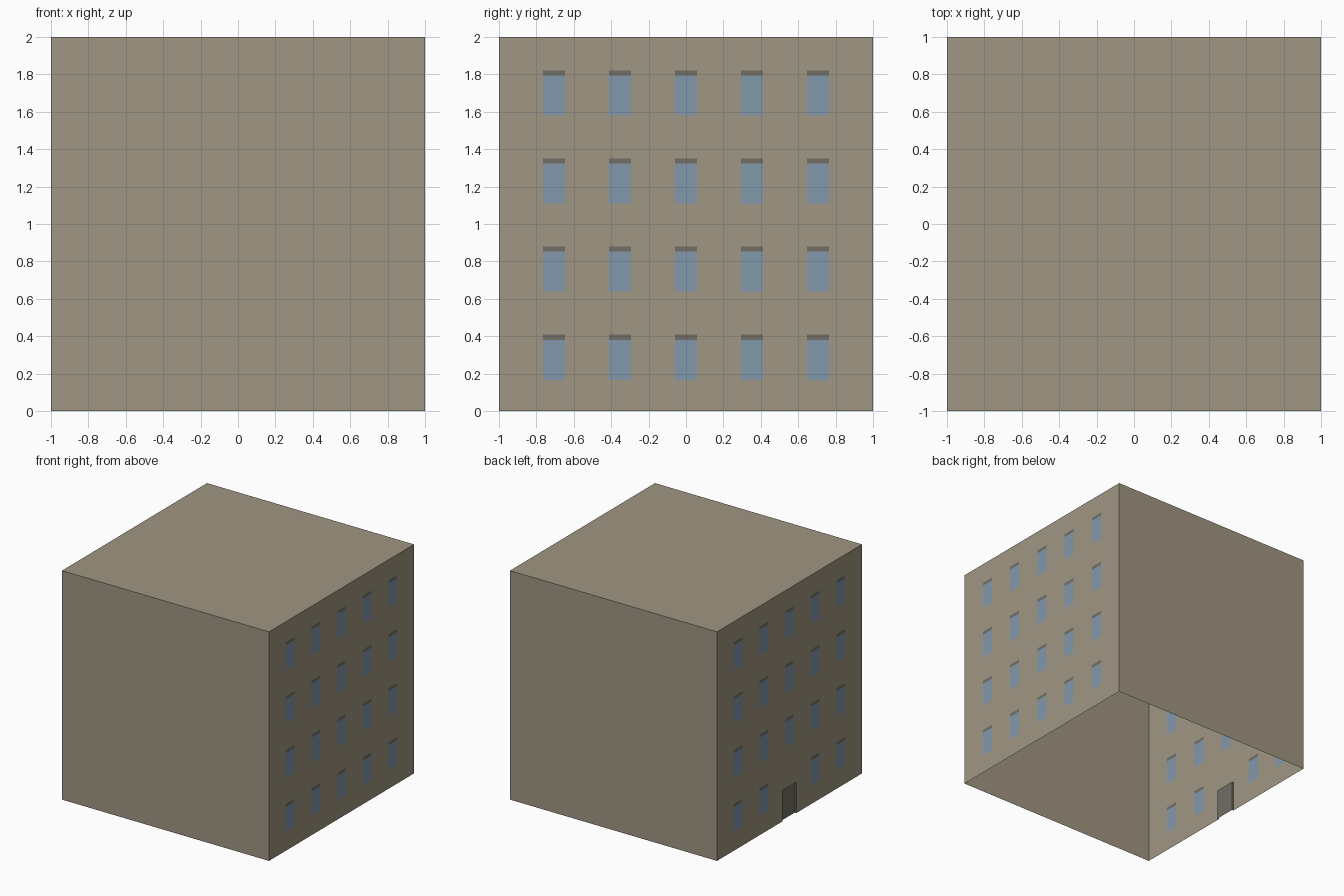
import bpy, bmesh

cube = bpy.data.objects.get("Cube")
if cube:
    bpy.data.objects.remove(cube, do_unlink=True)


def material(name, rgb):
    linear = [((c / 255 + 0.055) / 1.055) ** 2.4 for c in rgb]
    m = bpy.data.materials.new(name)
    m.use_nodes = True
    m.diffuse_color = (*linear, 1)
    m.node_tree.nodes["Principled BSDF"].inputs["Base Color"].default_value = (*linear, 1)
    return m


STONE = material("tan stone", (160, 150, 130))
GLASS = material("blue glass", (130, 151, 172))
GREY = material("dark grey", (113, 111, 102))

COLUMNS = [i * 0.353 for i in range(-2, 3)]
SILLS = [0.167 + i * 0.471 for i in range(4)]
HALF, GLASS_H, WINDOW_H = 0.058, 0.214, 0.241
DOOR_HALF, DOOR_H, DOOR_DEPTH = 0.095, 0.27, 0.015


def finish(bm, name, mats):
    bmesh.ops.remove_doubles(bm, verts=bm.verts, dist=0.0001)
    mesh = bpy.data.meshes.new(name)
    bm.to_mesh(mesh)
    bm.free()
    for m in mats:
        mesh.materials.append(m)
    obj = bpy.data.objects.new(name, mesh)
    bpy.context.collection.objects.link(obj)
    return obj


def quad(bm, *points):
    return bm.faces.new([bm.verts.new(p) for p in points])


# Plain front, back and roof, open underneath
bm = bmesh.new()
for s in (-1, 1):
    quad(bm, (-s, s, 0), (-s, s, 2), (s, s, 2), (s, s, 0))
quad(bm, (-1, -1, 2), (1, -1, 2), (1, 1, 2), (-1, 1, 2))
finish(bm, "plain_walls_and_roof", [STONE])


def window_part(y, z):
    """0 wall, 1 pane, 2 lintel"""
    if any(abs(y - c) < HALF for c in COLUMNS):
        for sill in SILLS:
            if 0 < z - sill < WINDOW_H:
                return 1 if z - sill < GLASS_H else 2
    return 0


# Side walls cut into cells, with panes and lintels coloured by position
def window_wall(name, side, has_door):
    ys = [-1, 1] + [c + s * HALF for c in COLUMNS for s in (-1, 1)]
    zs = [0, 2] + [b + h for b in SILLS for h in (0, GLASS_H, WINDOW_H)]
    if has_door:
        ys += [-DOOR_HALF, DOOR_HALF]
        zs.append(DOOR_H)
    ys.sort()
    zs.sort()
    bm = bmesh.new()
    for y0, y1 in zip(ys, ys[1:]):
        for z0, z1 in zip(zs, zs[1:]):
            y, z = (y0 + y1) / 2, (z0 + z1) / 2
            part = window_part(y, z)
            if has_door and abs(y) < DOOR_HALF:
                if z < DOOR_H:
                    continue
                if z < SILLS[0] + WINDOW_H:
                    part = 0
            a, b = (y0, y1) if side > 0 else (y1, y0)
            f = quad(bm, (side, a, z0), (side, b, z0), (side, b, z1), (side, a, z1))
            f.material_index = part
    finish(bm, name, [STONE, GLASS, GREY])


window_wall("left_window_wall", 1, False)
window_wall("right_window_wall", -1, True)

# Shallow recessed door with its jambs and head
bm = bmesh.new()
d, h, x0, x1 = DOOR_HALF, DOOR_H, -1, -1 + DOOR_DEPTH
quad(bm, (x1, d, 0), (x1, -d, 0), (x1, -d, h), (x1, d, h))
quad(bm, (x0, d, 0), (x1, d, 0), (x1, d, h), (x0, d, h))
quad(bm, (x1, -d, 0), (x0, -d, 0), (x0, -d, h), (x1, -d, h))
quad(bm, (x0, d, h), (x1, d, h), (x1, -d, h), (x0, -d, h))
finish(bm, "recessed_door", [GREY])
